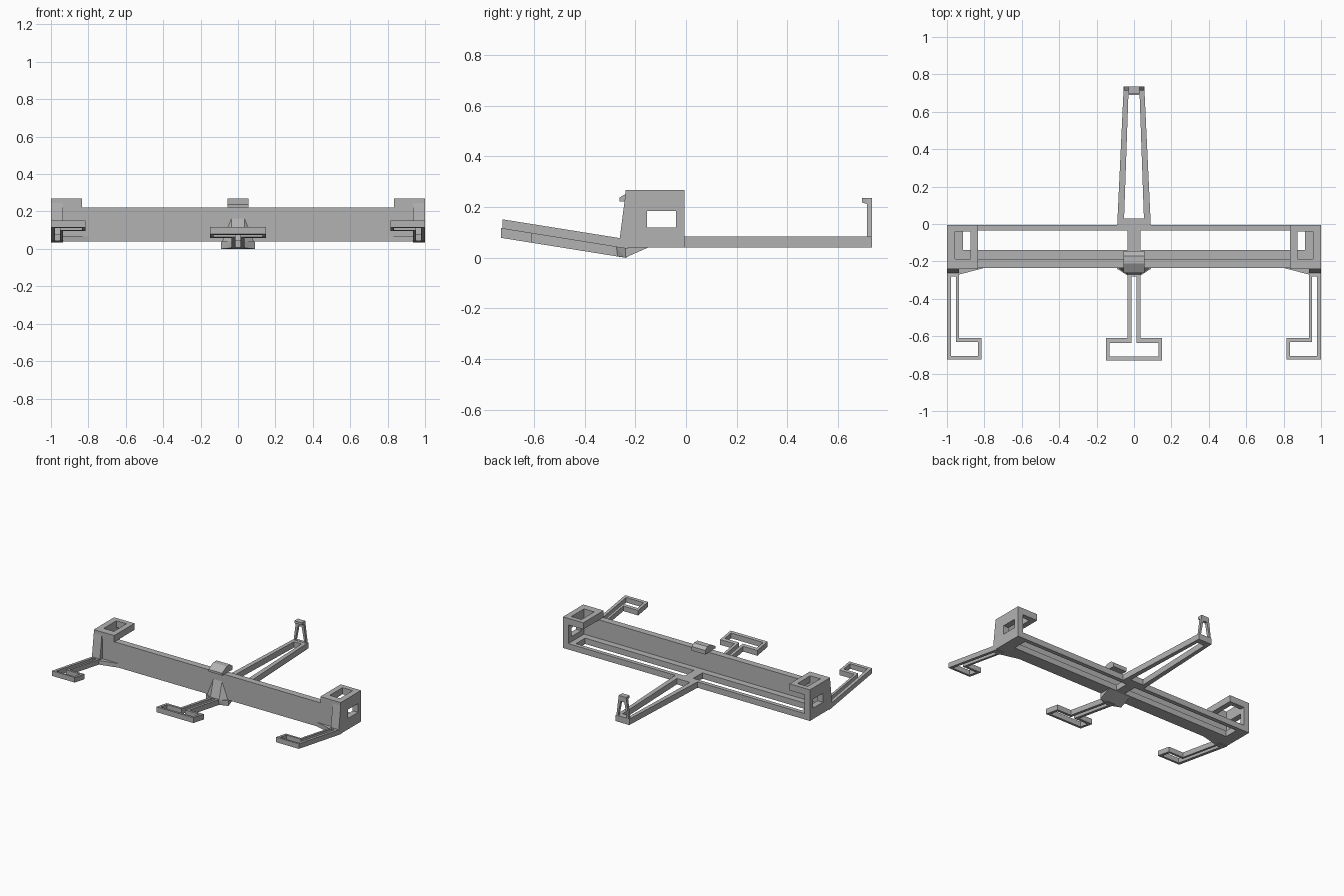
import bpy
import bmesh

if "Cube" in bpy.data.objects:
    bpy.data.objects.remove(bpy.data.objects["Cube"], do_unlink=True)

grey = bpy.data.materials.new("plain grey")
grey.use_nodes = True
grey.diffuse_color = (0.45, 0.45, 0.45, 1)
grey.node_tree.nodes["Principled BSDF"].inputs["Base Color"].default_value = grey.diffuse_color


def finish(name, bm):
    bmesh.ops.recalc_face_normals(bm, faces=bm.faces)
    mesh = bpy.data.meshes.new(name)
    bm.to_mesh(mesh)
    bm.free()
    mesh.materials.append(grey)
    obj = bpy.data.objects.new(name, mesh)
    bpy.context.collection.objects.link(obj)


def frame(name, outer, inner, low, high, place):
    """Closed ring between two matching outlines, given thickness from low to high."""
    bm = bmesh.new()
    o0, o1, i0, i1 = [[bm.verts.new(place(u, v, w)) for u, v in loop]
                      for loop in (outer, inner) for w in (low, high)]
    n = len(outer)
    for k in range(n):
        m = (k + 1) % n
        for a, b in ((o0, o1), (o1, i1), (i1, i0), (i0, o0)):
            bm.faces.new((a[k], a[m], b[m], b[k]))
    finish(name, bm)


def hull(name, points):
    bm = bmesh.new()
    for p in points:
        bm.verts.new(p)
    bmesh.ops.convex_hull(bm, input=bm.verts[:])
    finish(name, bm)


def box(name, x, y, z):
    hull(name, [(a, b, c) for a in x for b in y for c in z])


def rect(u0, u1, v0, v1):
    return [(u0, v0), (u1, v0), (u1, v1), (u0, v1)]


def both(points):
    return points + [(-x, y, z) for x, y, z in points]


def mirrored_loop(half):
    return half + [(-x, y) for x, y in reversed(half)]


SLOPE = 0.16

# Long upright wall across the front
box("front_wall", (-1, 1), (-0.235, -0.187), (0.04, 0.22))

for side, s in (("left", 1), ("right", -1)):
    def flat(u, v, w):
        return (s * u, v, w)

    def sloped(u, v, w):
        return (s * u, v, w - SLOPE * (v + 0.26))

    def upright(u, v, w):
        return (s * w, u, v)

    # Slotted floor
    frame(side + "_floor_frame", rect(0, 1, -0.2, -0.005),
          rect(0.035, 0.915, -0.14, -0.035), 0.04, 0.083, flat)
    # End plate with a window, and the open ring on top
    frame(side + "_end_plate", rect(-0.24, -0.005, 0.04, 0.268),
          rect(-0.155, -0.04, 0.12, 0.185), 0.957, 1, upright)
    frame(side + "_top_ring", rect(0.835, 1, -0.24, -0.005),
          rect(0.875, 0.957, -0.187, -0.04), 0.22, 0.268, flat)
    # Leaning column and flared root of the outer arm
    hull(side + "_column", [(s * x, y, z) for x in (0.935, 1) for y, z in
                            ((-0.23, 0.245), (-0.24, 0.245), (-0.262, 0.075),
                             (-0.262, 0.04), (-0.23, 0.04))])
    hull(side + "_root_flare", [(s * x, y, z) for z in (0.04, 0.07) for x, y in
                                ((0.8, -0.235), (0.935, -0.27), (1, -0.27), (1, -0.2))])
    # Hooked outer arm
    frame(side + "_arm",
          [(1, -0.23), (1, -0.725), (0.815, -0.725), (0.815, -0.61), (0.935, -0.61), (0.935, -0.23)],
          [(0.978, -0.28), (0.978, -0.705), (0.835, -0.705), (0.835, -0.632), (0.952, -0.632), (0.952, -0.28)],
          0.04, 0.077, sloped)

# Middle arm with a T-shaped foot
frame("middle_arm",
      mirrored_loop([(0.035, -0.235), (0.035, -0.61), (0.15, -0.61), (0.15, -0.73)]),
      mirrored_loop([(0.014, -0.28), (0.014, -0.635), (0.13, -0.635), (0.13, -0.708)]),
      0.003, 0.042, lambda u, v, w: (u, v, w - SLOPE * (v + 0.26)))
hull("middle_wedge", both([(0.09, -0.15, 0.04), (0.09, -0.24, 0.04), (0.09, -0.24, 0),
                           (0.035, -0.275, 0.042), (0.035, -0.27, 0.005)]))
hull("middle_rib", both([(0.035, -0.23, 0.18), (0.035, -0.27, 0.04),
                         (0.09, -0.23, 0.04)]))

# Clip on top of the wall
hull("top_clip", both([(0.055, y, z) for y, z in
                       ((-0.145, 0.22), (-0.145, 0.25), (-0.17, 0.268), (-0.21, 0.268),
                        (-0.262, 0.238), (-0.262, 0.222))]))

# Tapering rear arm, its upright tip and the hook
frame("rear_arm", mirrored_loop([(0.09, -0.01), (0.055, 0.735)]),
      mirrored_loop([(0.053, 0.03), (0.03, 0.69)]), 0.04, 0.083,
      lambda u, v, w: (u, v, w))
frame("rear_post", mirrored_loop([(0.055, 0.04), (0.03, 0.235)]),
      mirrored_loop([(0.036, 0.085), (0.015, 0.195)]), 0.715, 0.735,
      lambda u, v, w: (u, w, v))
hull("rear_hook", both([(0.03, y, z) for y, z in
                        ((0.695, 0.235), (0.695, 0.218), (0.716, 0.212), (0.735, 0.235), (0.735, 0.212))]))
